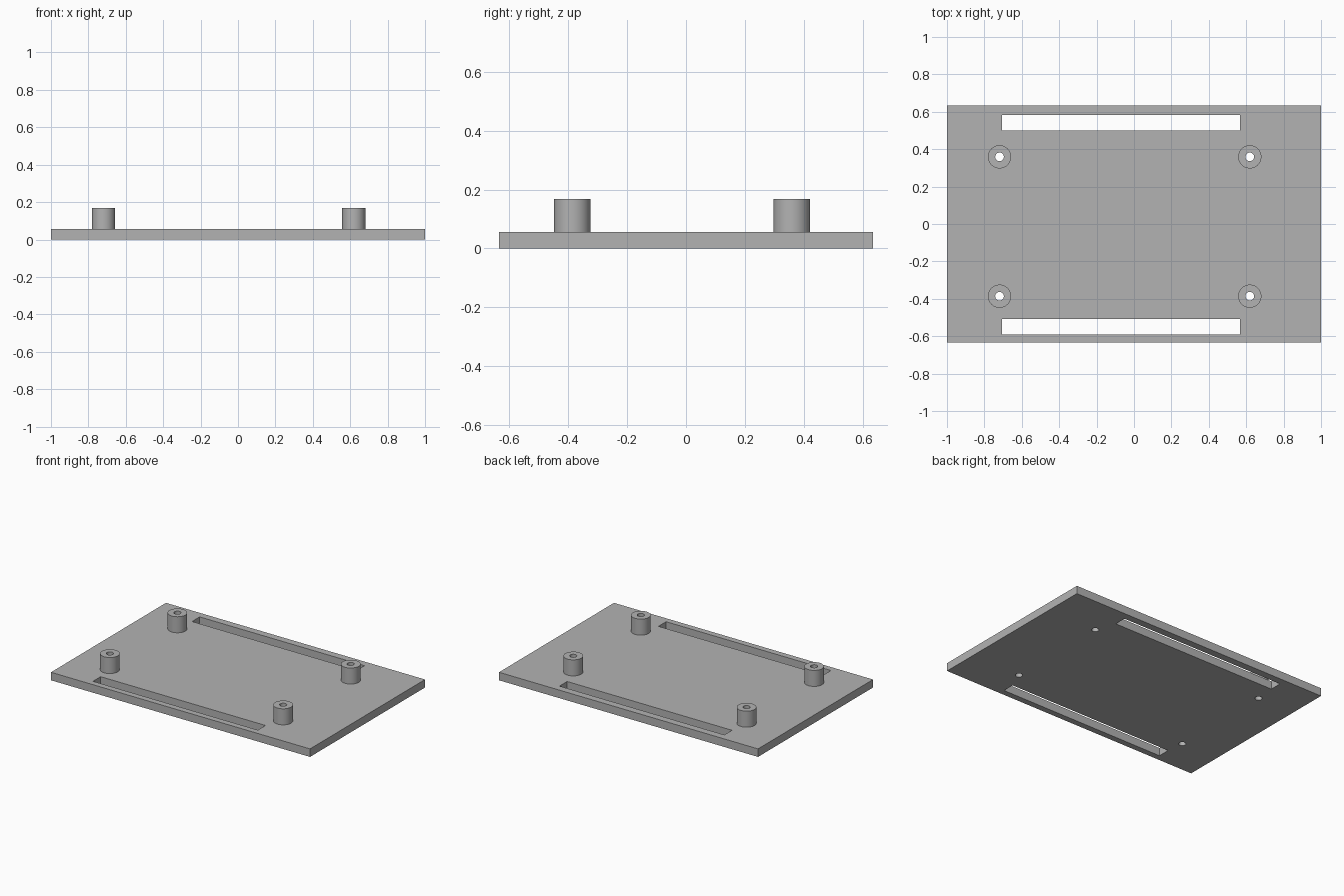
import bpy
import math

if "Cube" in bpy.data.objects:
    bpy.data.objects.remove(bpy.data.objects["Cube"], do_unlink=True)

PLATE_H, POST_H = 0.056, 0.168
POST_R, HOLE_R = 0.062, 0.023
SEGMENTS = 48

grey = bpy.data.materials.new("plain grey")
grey.use_nodes = True
colour = (0.45, 0.45, 0.45, 1)
grey.diffuse_color = colour
grey.node_tree.nodes["Principled BSDF"].inputs["Base Color"].default_value = colour


def box(name, x0, x1, y0, y1, z0, z1):
    bpy.ops.mesh.primitive_cube_add(
        size=1, location=((x0 + x1) / 2, (y0 + y1) / 2, (z0 + z1) / 2))
    ob = bpy.context.object
    ob.name = name
    ob.scale = (x1 - x0, y1 - y0, z1 - z0)
    bpy.ops.object.transform_apply(location=False, rotation=False, scale=True)
    ob.data.materials.append(grey)
    return ob


def cylinder(name, x, y, radius, z0, z1):
    bpy.ops.mesh.primitive_cylinder_add(
        vertices=SEGMENTS, radius=radius, depth=z1 - z0, location=(x, y, (z0 + z1) / 2))
    ob = bpy.context.object
    ob.name = name
    ob.data.materials.append(grey)
    return ob


def cut(target, cutter):
    mod = target.modifiers.new("cut", "BOOLEAN")
    mod.operation = "DIFFERENCE"
    mod.solver = "EXACT"
    mod.object = cutter
    bpy.context.view_layer.objects.active = target
    bpy.ops.object.modifier_apply(modifier=mod.name)


# Base plate with two long strap slots
plate = box("base_plate", -1, 1, -0.634, 0.634, 0, PLATE_H)
for y0, y1 in ((-0.592, -0.508), (0.5, 0.584)):
    slot = box("slot_cutter", -0.705, 0.568, y0, y1, -0.1, 0.2)
    cut(plate, slot)
    bpy.data.objects.remove(slot, do_unlink=True)

# Four hollow standoffs, drilled right through the plate
for side, x in (("right", -0.719), ("left", 0.619)):
    for end, y in (("front", -0.386), ("back", 0.359)):
        post = cylinder(f"standoff_{end}_{side}", x, y, POST_R, PLATE_H, POST_H)
        drill = cylinder("drill_cutter", x, y, HOLE_R, -0.1, 0.3)
        cut(post, drill)
        cut(plate, drill)
        bpy.data.objects.remove(drill, do_unlink=True)
        bpy.ops.object.select_all(action="DESELECT")
        post.select_set(True)
        bpy.context.view_layer.objects.active = post
        bpy.ops.object.shade_smooth_by_angle(angle=math.radians(30))
